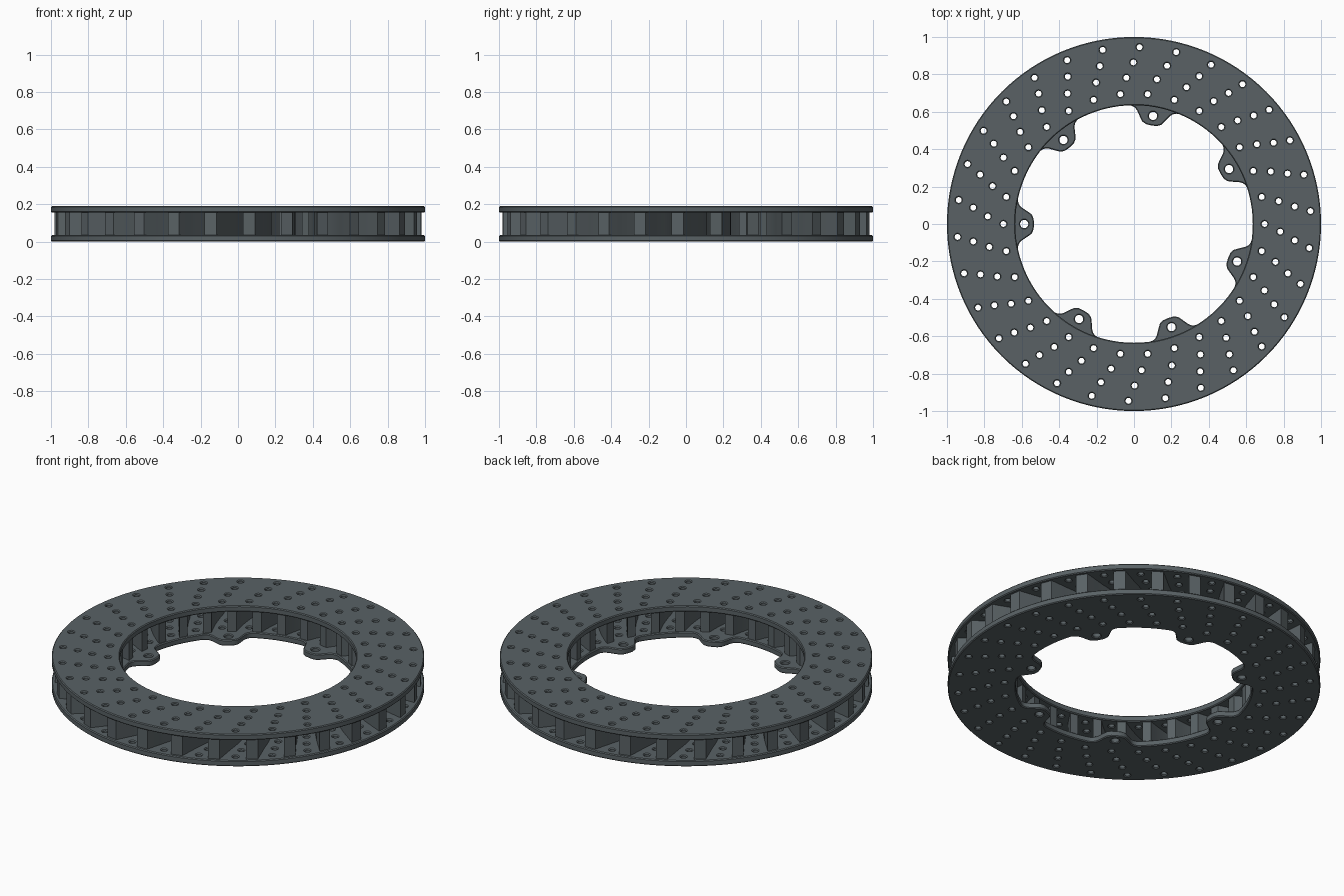
import bpy, bmesh, math
from math import sin, cos, pi, radians

if "Cube" in bpy.data.objects:
    bpy.data.objects.remove(bpy.data.objects["Cube"])

steel = bpy.data.materials.new("dark grey steel")
steel.diffuse_color = (0.10, 0.121, 0.130, 1)
steel.use_nodes = True
steel.node_tree.nodes["Principled BSDF"].inputs["Base Color"].default_value = steel.diffuse_color

R_OUT, R_IN, PLATE, HEIGHT, BEV = 1.0, 0.635, 0.035, 0.19, 0.005
LUGS = [radians(180 - 50 * i) for i in range(7)]
# drilled rows: radius, starting angle in degrees (30 holes in each row)
ROWS = [(0.946, 4.2), (0.864, 6.2), (0.783, 9.0), (0.698, 12.0)]
# lug outline: tangential offset, radius
LUG = [(0, .535), (.03, .537), (.052, .548), (.068, .572), (.082, .602), (.098, .624), (.122, R_IN)]


def interp(table, x):
    for (x0, y0), (x1, y1) in zip(table, table[1:]):
        if x <= x1:
            return y0 + (y1 - y0) * (x - x0) / (x1 - x0)
    return table[-1][1]


def circle(cx, cy, r, n):
    return [(cx + r * cos(2 * pi * i / n), cy + r * sin(2 * pi * i / n)) for i in range(n)]


def lug_rim():
    pts = []
    for i in range(360):
        a = radians(i)
        d = min(abs((a - l + pi) % (2 * pi) - pi) for l in LUGS)
        r = interp(LUG, d * 0.6) + BEV
        pts.append((r * cos(a), r * sin(a)))
    return pts


def finish(name, mesh):
    ob = bpy.data.objects.new(name, mesh)
    bpy.context.collection.objects.link(ob)
    mesh.materials.clear()
    mesh.materials.append(steel)
    bpy.ops.object.select_all(action='DESELECT')
    ob.select_set(True)
    bpy.context.view_layer.objects.active = ob
    bpy.ops.object.shade_smooth_by_angle(angle=radians(32))
    return ob


def plate(name, loops, z):
    # filled flat outline with holes, extruded and chamfered
    cu = bpy.data.curves.new(name + "_outline", 'CURVE')
    cu.dimensions = '2D'
    cu.fill_mode = 'BOTH'
    cu.extrude = PLATE / 2 - BEV
    cu.bevel_depth = BEV
    cu.bevel_resolution = 0
    for pts in loops:
        s = cu.splines.new('POLY')
        s.points.add(len(pts) - 1)
        for p, (x, y) in zip(s.points, pts):
            p.co = (x, y, 0, 1)
        s.use_cyclic_u = True
    tmp = bpy.data.objects.new(name + "_tmp", cu)
    bpy.context.collection.objects.link(tmp)
    dg = bpy.context.evaluated_depsgraph_get()
    me = bpy.data.meshes.new_from_object(tmp.evaluated_get(dg))
    bpy.data.objects.remove(tmp)
    bm = bmesh.new()
    bm.from_mesh(me)
    bmesh.ops.remove_doubles(bm, verts=bm.verts, dist=1e-5)
    bmesh.ops.recalc_face_normals(bm, faces=bm.faces)
    bmesh.ops.translate(bm, verts=bm.verts, vec=(0, 0, z))
    bm.to_mesh(me)
    bm.free()
    me.name = name
    return finish(name, me)


# drilled friction plates, the lower one carrying the mounting lugs
outer = circle(0, 0, R_OUT - BEV, 128)
drills = [circle(r * cos(radians(a + 12 * k)), r * sin(radians(a + 12 * k)), 0.016 + BEV, 12)
          for r, a in ROWS for k in range(30)]
bolts = [circle(0.587 * cos(a), 0.587 * sin(a), 0.022 + BEV, 20) for a in LUGS]
plate("top_plate", [outer, circle(0, 0, R_IN + BEV, 96)] + drills, HEIGHT - PLATE / 2)
plate("bottom_plate", [outer, lug_rim()] + drills + bolts, PLATE / 2)

# curved cooling vanes running between the rows of holes
SWEEP = [(0.60, 15.5), (0.698, 12.0), (0.783, 9.0), (0.864, 6.2), (0.946, 4.2), (1.0, 3.0)]
bm = bmesh.new()
N = 8
for k in range(30):
    left, right = [], []
    for i in range(N + 1):
        r = 0.645 + (0.982 - 0.645) * i / N
        a = radians(interp(SWEEP, r) + 6 + 12 * k)
        h = (0.024 + 0.008 * i / N) / r
        left.append((r * cos(a + h), r * sin(a + h)))
        right.append((r * cos(a - h), r * sin(a - h)))
    ring = right + left[::-1]
    lo = [bm.verts.new((x, y, PLATE - 0.004)) for x, y in ring]
    hi = [bm.verts.new((x, y, HEIGHT - PLATE + 0.004)) for x, y in ring]
    for i in range(len(ring)):
        j = (i + 1) % len(ring)
        bm.faces.new((lo[i], lo[j], hi[j], hi[i]))
    bm.faces.new(hi)
    bm.faces.new(lo[::-1])
bmesh.ops.recalc_face_normals(bm, faces=bm.faces)
me = bpy.data.meshes.new("cooling_vanes")
bm.to_mesh(me)
bm.free()
finish("cooling_vanes", me)
